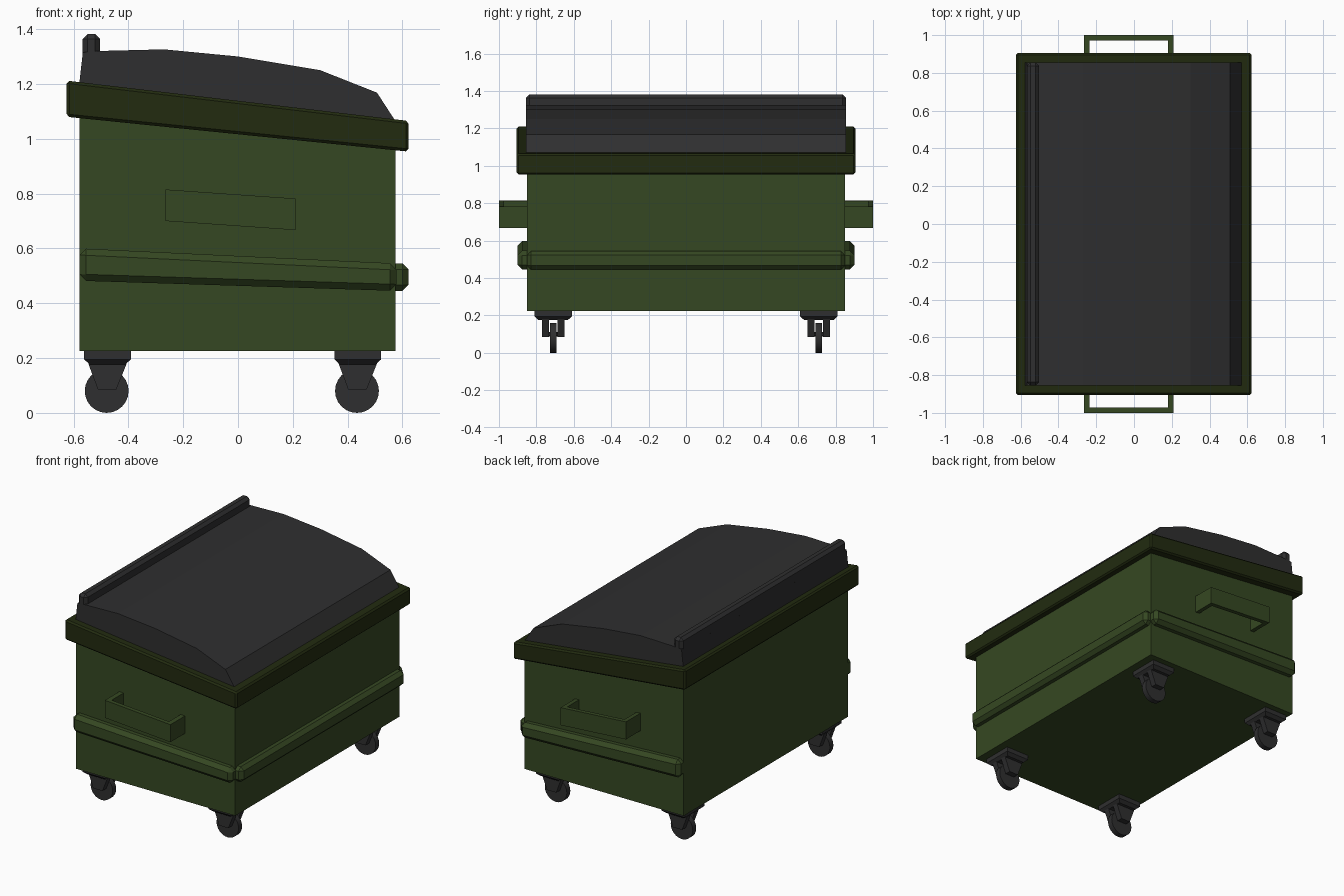
import bpy, bmesh, math
from mathutils import Matrix

if "Cube" in bpy.data.objects:
    bpy.data.objects.remove(bpy.data.objects["Cube"])


def material(name, rgb):
    m = bpy.data.materials.new(name)
    m.diffuse_color = (*rgb, 1)
    m.use_nodes = True
    m.node_tree.nodes["Principled BSDF"].inputs["Base Color"].default_value = m.diffuse_color
    return m


GREEN = material("green paint", (0.036, 0.064, 0.016))
RIM = material("dark green rim", (0.016, 0.024, 0.005))
LID = material("charcoal plastic", (0.028, 0.028, 0.029))


def finish(name, bm, mat, bevel=0.0):
    bmesh.ops.recalc_face_normals(bm, faces=bm.faces)
    me = bpy.data.meshes.new(name)
    bm.to_mesh(me)
    bm.free()
    me.materials.append(mat)
    ob = bpy.data.objects.new(name, me)
    bpy.context.collection.objects.link(ob)
    if bevel:
        b = ob.modifiers.new("edge bevel", 'BEVEL')
        b.width, b.segments, b.limit_method = bevel, 1, 'ANGLE'
        b.angle_limit = math.radians(50)
    return ob


def prism(name, profile, y0, y1, mat, bevel=0.0):
    """Extrude an x-z outline from y0 to y1."""
    bm = bmesh.new()
    a = [bm.verts.new((x, y0, z)) for x, z in profile]
    b = [bm.verts.new((x, y1, z)) for x, z in profile]
    n = len(a)
    bm.faces.new(a)
    bm.faces.new(b[::-1])
    for i in range(n):
        j = (i + 1) % n
        bm.faces.new((a[i], b[i], b[j], a[j]))
    return finish(name, bm, mat, bevel)


def cylinder(name, x, y, z, r, width, mat, sides):
    bm = bmesh.new()
    rot = Matrix.Translation((x, y, z)) @ Matrix.Rotation(math.pi / 2, 4, 'X')
    bmesh.ops.create_cone(bm, cap_ends=True, segments=sides, radius1=r,
                          radius2=r, depth=width, matrix=rot)
    return finish(name, bm, mat)


# Bin body with a sloping top edge
prism("body", [(-0.578, 0.225), (0.575, 0.225), (0.575, 1.0), (-0.578, 1.13)],
      -0.85, 0.85, GREEN)

# Overhanging sloped rim
prism("rim", [(-0.625, 1.08), (0.622, 0.953), (0.622, 1.065), (-0.625, 1.212)],
      -0.905, 0.905, RIM, 0.01)

# Domed lid and its raised hinge ridge
prism("lid", [(-0.578, 1.17), (0.572, 1.04), (0.572, 1.068), (0.507, 1.168),
              (0.3, 1.25), (0.0, 1.3), (-0.27, 1.326), (-0.51, 1.32),
              (-0.566, 1.315), (-0.578, 1.21)], -0.855, 0.855, LID)
prism("lid_ridge", [(-0.567, 1.29), (-0.503, 1.29), (-0.503, 1.382),
                    (-0.567, 1.382)], -0.855, 0.855, LID, 0.018)

# Strengthening ribs, on the two ends and the low long side
for side, s in (("front", -1), ("back", 1)):
    prism(side + "_rib", [(-0.578, 0.482), (0.578, 0.445), (0.578, 0.545),
                          (-0.578, 0.6)], s * 0.82, s * 0.9, GREEN, 0.024)
prism("right_rib", [(0.54, 0.445), (0.622, 0.445), (0.622, 0.545),
                    (0.54, 0.545)], -0.85, 0.85, GREEN, 0.022)

# Bracket handles: a U-shaped plan with a sloped top and bottom
for side, s in (("front", -1), ("back", 1)):
    bm = bmesh.new()
    plan = [(-0.265, 0.84), (-0.265, 1.0), (0.21, 1.0), (0.21, 0.84),
            (0.18, 0.84), (0.18, 0.972), (-0.235, 0.972), (-0.235, 0.84)]
    rings = []
    for z in (0.7, 0.815):
        rings.append([bm.verts.new((x, s * y, z - (x + 0.265) * 0.07))
                      for x, y in plan])
    lo, hi = rings
    for i in range(8):
        j = (i + 1) % 8
        bm.faces.new((lo[i], lo[j], hi[j], hi[i]))
    for r in rings:
        for q in ((0, 1, 6, 7), (1, 2, 5, 6), (2, 3, 4, 5)):
            bm.faces.new([r[k] for k in q])
    finish(side + "_handle", bm, GREEN)

# Four casters: tapered plate, two fork cheeks, axle and wheel
for cx in (-0.476, 0.437):
    for cy in (-0.71, 0.71):
        bm = bmesh.new()
        rings = [[bm.verts.new((cx + sx * hx, cy + sy * hy, z))
                  for sx, sy in ((-1, -1), (1, -1), (1, 1), (-1, 1))]
                 for hx, hy, z in ((0.065, 0.08, 0.177), (0.085, 0.1, 0.195),
                                   (0.085, 0.1, 0.228))]
        for a, b in zip(rings, rings[1:]):
            for i in range(4):
                j = (i + 1) % 4
                bm.faces.new((a[i], a[j], b[j], b[i]))
        bm.faces.new(rings[0])
        bm.faces.new(rings[-1])
        finish("caster_plate", bm, LID)
        for s in (-1, 1):
            prism("caster_fork", [(cx - 0.07, 0.18), (cx + 0.07, 0.18),
                                  (cx + 0.032, 0.085), (cx - 0.035, 0.085)],
                  cy + s * 0.022, cy + s * 0.06, LID)
        cylinder("caster_axle", cx, cy, 0.1, 0.012, 0.1, LID, 10)
        wheel = cylinder("caster_wheel", cx - 0.003, cy, 0.08, 0.08, 0.036, LID, 24)
        bpy.ops.object.select_all(action='DESELECT')
        wheel.select_set(True)
        bpy.context.view_layer.objects.active = wheel
        bpy.ops.object.shade_smooth_by_angle(angle=math.radians(30))
